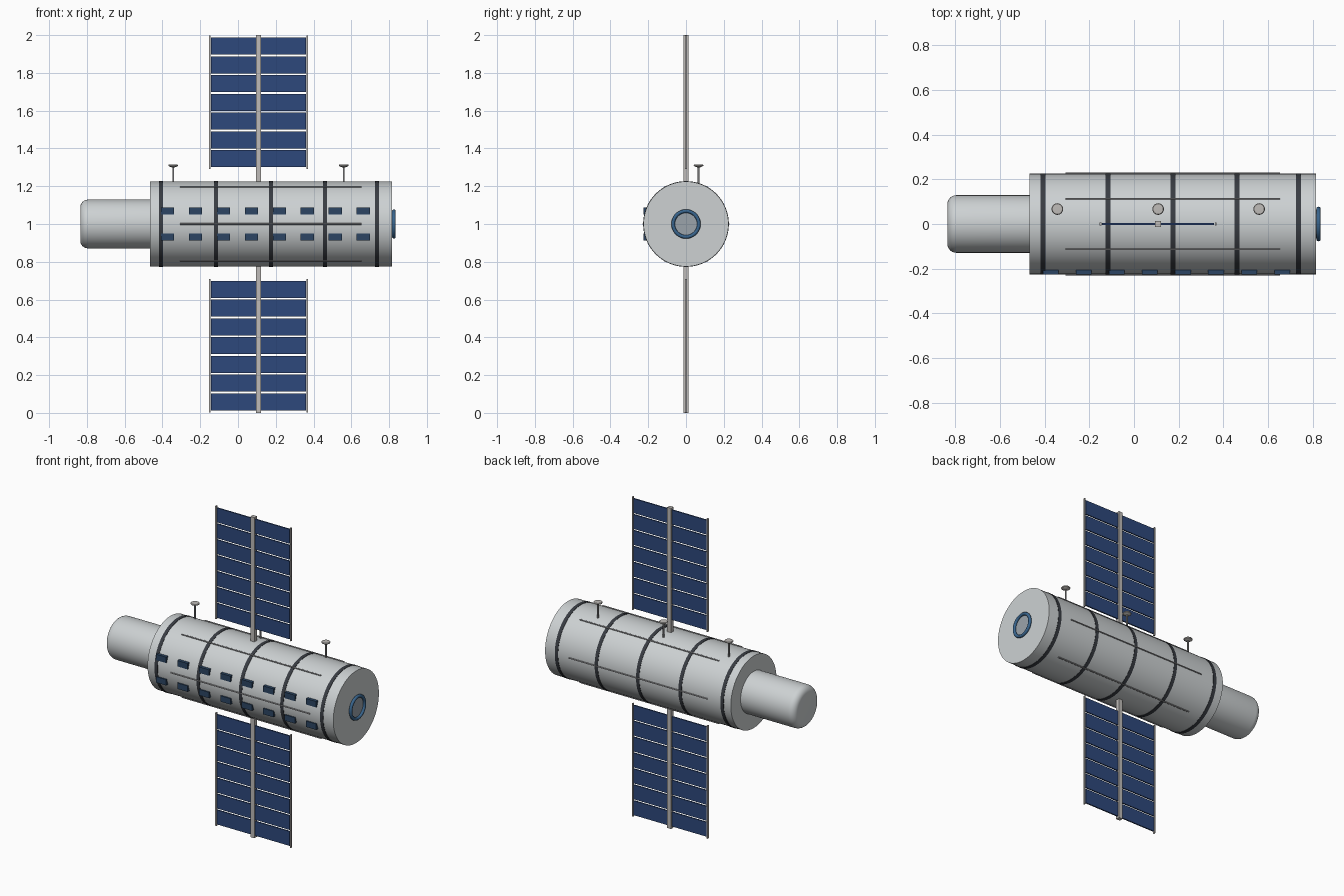
import bpy, bmesh
from math import pi, sin, cos, radians
from mathutils import Matrix, Vector

if "Cube" in bpy.data.objects:
    bpy.data.objects.remove(bpy.data.objects["Cube"], do_unlink=True)


def material(name, rgb):
    m = bpy.data.materials.new(name)
    m.use_nodes = True
    m.diffuse_color = (*rgb, 1)
    m.node_tree.nodes["Principled BSDF"].inputs["Base Color"].default_value = (*rgb, 1)
    return m


HULL = material("hull light grey", (0.61, 0.64, 0.65))
BAND = material("band charcoal", (0.04, 0.045, 0.055))
CELL = material("solar cell blue", (0.027, 0.065, 0.2))
GLASS = material("window navy", (0.025, 0.06, 0.125))
FRAME = material("frame warm grey", (0.52, 0.50, 0.48))
RAIL = material("rail grey", (0.3, 0.3, 0.31))
RING = material("port ring blue", (0.04, 0.13, 0.27))
HATCH = material("hatch blue grey", (0.33, 0.37, 0.41))

AXIS_Z = 1.0      # height of the hull axis
MAST_X = 0.108
HULL_R = 0.225


def finish(name, bm, mat, smooth=False):
    bmesh.ops.recalc_face_normals(bm, faces=bm.faces)
    mesh = bpy.data.meshes.new(name)
    bm.to_mesh(mesh)
    bm.free()
    mesh.materials.append(mat)
    ob = bpy.data.objects.new(name, mesh)
    bpy.context.collection.objects.link(ob)
    if smooth:
        bpy.ops.object.select_all(action='DESELECT')
        ob.select_set(True)
        bpy.context.view_layer.objects.active = ob
        bpy.ops.object.shade_smooth_by_angle(angle=radians(35))
    return ob


def add_box(bm, center, size):
    m = Matrix.Translation(center) @ Matrix.Diagonal((*size, 1))
    bmesh.ops.create_cube(bm, size=1, matrix=m)


def lathe(name, profile, mat, axis='X', origin=(0, 0, AXIS_Z), steps=64):
    """Spin (along, radius) points around the x or z axis."""
    bm = bmesh.new()
    if axis == 'X':
        pts, ax = [(a, 0, r) for a, r in profile], (1, 0, 0)
    else:
        pts, ax = [(r, 0, a) for a, r in profile], (0, 0, 1)
    verts = [bm.verts.new(p) for p in pts]
    edges = [bm.edges.new(pair) for pair in zip(verts, verts[1:])]
    bmesh.ops.spin(bm, geom=verts + edges, cent=(0, 0, 0), axis=ax,
                   angle=2 * pi, steps=steps)
    bmesh.ops.remove_doubles(bm, verts=bm.verts, dist=1e-5)
    bmesh.ops.translate(bm, verts=bm.verts, vec=Vector(origin))
    return finish(name, bm, mat, True)


# Main hull and the narrower module with its rounded end
lathe("main_hull", [(-0.467, 0), (-0.467, HULL_R), (0.815, HULL_R), (0.815, 0)], HULL)
round_end = [(-0.795 - 0.04 * cos(t * pi / 12), 0.089 + 0.04 * sin(t * pi / 12))
             for t in range(7)]
lathe("end_module", [(-0.835, 0)] + round_end + [(-0.46, 0.129)], HULL)

# Dark bands around the hull
for i, x in enumerate((-0.407, -0.117, 0.175, 0.461, 0.736)):
    r = HULL_R + 0.002
    lathe(f"hull_band_{i + 1}", [(x - 0.011, HULL_R - 0.01), (x - 0.011, r),
                                 (x + 0.011, r), (x + 0.011, HULL_R - 0.01)], BAND)

# Docking port: ring and hatch
ring = [(0.8255 + 0.0095 * cos(t * pi / 6), 0.068 + 0.0095 * sin(t * pi / 6))
        for t in range(13)]
lathe("port_ring", ring, RING)
lathe("port_hatch", [(0.81, 0.066), (0.822, 0.066), (0.822, 0)], HATCH)

# Handrails along the hull
for i in range(6):
    a = i * pi / 3
    lathe(f"handrail_{i + 1}", [(-0.307, 0), (-0.307, 0.004), (0.653, 0.004), (0.653, 0)],
          RAIL, origin=(0, 0.226 * cos(a), AXIS_Z + 0.226 * sin(a)), steps=8)

# Two rows of windows on the front
bm = bmesh.new()
for col in range(8):
    for dz in (-0.07, 0.07):
        add_box(bm, (-0.373 + col * 0.148, -0.213, AXIS_Z + dz), (0.07, 0.026, 0.037))
finish("windows", bm, GLASS)

# Mast through the hull
bm = bmesh.new()
add_box(bm, (MAST_X, 0, AXIS_Z), (0.027, 0.025, 2))
finish("mast", bm, FRAME)

# Solar wings above and below: cells and side rails
for name, s in (("upper", 1), ("lower", -1)):
    cells, rails = bmesh.new(), bmesh.new()
    for side in (-1, 1):
        for row in range(7):
            z = AXIS_Z + s * (0.3465 + row * 0.0993)
            add_box(cells, (MAST_X + side * 0.132, 0, z), (0.238, 0.008, 0.09))
        add_box(rails, (MAST_X + side * 0.2575, 0, AXIS_Z + s * 0.645),
                (0.008, 0.012, 0.705))
    finish(name + "_solar_cells", cells, CELL)
    finish(name + "_side_rails", rails, FRAME)

# Small dish antennas on top
for i, x in enumerate((-0.343, MAST_X, 0.56)):
    base = (x, 0.067, 0)
    lathe(f"antenna_stalk_{i + 1}", [(1.2, 0), (1.2, 0.005), (1.305, 0.005), (1.305, 0)],
          RAIL, 'Z', base, 12)
    lathe(f"antenna_dish_{i + 1}", [(1.299, 0), (1.301, 0.012), (1.307, 0.024),
                                    (1.311, 0.026), (1.315, 0.023), (1.316, 0)],
          FRAME, 'Z', base, 24)
